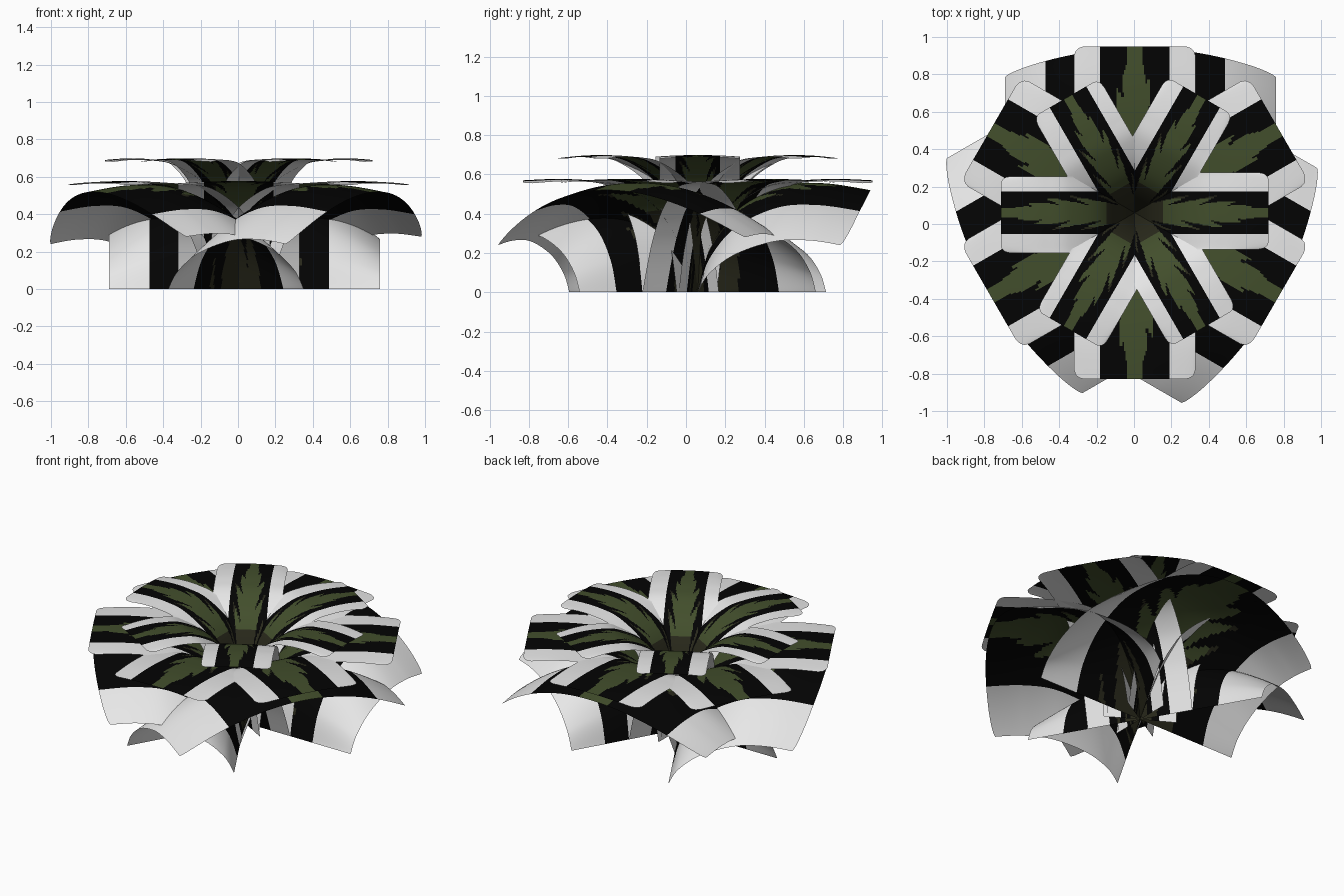
import bpy, math

if "Cube" in bpy.data.objects:
    bpy.data.objects.remove(bpy.data.objects["Cube"])

CENTRE = (0.004, 0.06)


def material(name, rgb):
    m = bpy.data.materials.new(name)
    m.diffuse_color = (*rgb, 1)
    m.use_nodes = True
    m.node_tree.nodes["Principled BSDF"].inputs["Base Color"].default_value = m.diffuse_color
    return m


MATS = [material("pale_border", (0.8, 0.8, 0.8)),
        material("black_field", (0.001, 0.001, 0.001)),
        material("leaf_green", (0.055, 0.077, 0.025)),
        material("dark_olive", (0.022, 0.022, 0.011))]


def spline(pts, s):
    """Smooth curve through the profile points, s from 0 to 1."""
    n = len(pts) - 1
    i = min(int(s * n), n - 1)
    f = s * n - i
    p = [pts[max(0, min(n, i + k))] for k in (-1, 0, 1, 2)]
    return [0.5 * (2 * b + (c - a) * f + (2 * a - 5 * b + 4 * c - d) * f * f
                   + (3 * b - a - 3 * c + d) * f ** 3) for a, b, c, d in zip(*p)]


def colour(u, t, band):
    """Pale border, black field and a jagged green blade up the middle."""
    a = abs(u)
    if a > band:
        return 0
    env = max(0.0, min(1.0, (0.9 - t) / 0.3))
    tooth = (4.5 * (t - 0.6 * a) + (0.4 if u > 0 else 0)) % 1.0
    if a < 0.13 + env * (0.06 + 0.28 * tooth):
        return 3 if t < 0.22 or a > 0.38 else 2
    return 1


def leaf(name, angle, mid, edge, half, band, shift=0.0, skew=0.0, round_end=0.05):
    """Bent strip: arched centre line, lower edges, blunt rounded tip."""
    nu, nv = 80, 60
    ca, sa = math.cos(angle), math.sin(angle)
    verts, faces, ids = [], [], []
    for j in range(nv + 1):
        s = j / nv
        m, e = spline(mid, s), spline(edge, s)
        for i in range(nu + 1):
            u = 2 * i / nu - 1
            w = u * u
            d = m[0] + (e[0] - m[0]) * w
            z = m[1] + (e[1] - m[1]) * w + skew * u * w * s
            # round the tip corners
            k = max(0.0, (abs(u) - 0.8) / 0.2)
            d -= round_end * (1 - math.sqrt(max(0, 1 - k * k))) * s ** 4
            lat = u * half + shift
            verts.append((d * ca - lat * sa + CENTRE[0],
                          d * sa + lat * ca + CENTRE[1], max(0, z)))
    for j in range(nv):
        d = spline(mid, (j + 0.5) / nv)[0]
        for i in range(nu):
            a = j * (nu + 1) + i
            faces.append((a, a + 1, a + nu + 2, a + nu + 1))
            u = 2 * (i + 0.5) / nu - 1 + shift / half
            ids.append(colour(u, d / mid[-1][0], band))
    me = bpy.data.meshes.new(name)
    me.from_pydata(verts, [], faces)
    for m in MATS:
        me.materials.append(m)
    me.polygons.foreach_set("material_index", ids)
    me.polygons.foreach_set("use_smooth", [True] * len(faces))
    ob = bpy.data.objects.new(name, me)
    bpy.context.collection.objects.link(ob)


def lowered(pts, drop):
    return [(d, z - drop * d / pts[-1][0]) for d, z in pts]


# Three broad lower leaves whose sides droop
outer_mid = [(0, 0), (0.06, 0.22), (0.2, 0.42), (0.42, 0.54), (0.64, 0.555), (0.88, 0.52)]
outer_edge = [(0, 0), (0.06, 0.1), (0.19, 0.2), (0.39, 0.27), (0.57, 0.28), (0.74, 0.26)]
for k in range(3):
    leaf(f"lower_leaf_{k + 1}", math.radians(90 + 120 * k), outer_mid, outer_edge,
         0.725, 0.66, shift=-0.03, skew=0.02, round_end=0.015)

# Six middle leaves, those in the gaps rising a little further out
middle_in = [(0, 0), (0.04, 0.18), (0.09, 0.31), (0.19, 0.44), (0.35, 0.54),
             (0.5, 0.567), (0.7, 0.577), (0.89, 0.57)]
middle_out = [(0, 0), (0.06, 0.17), (0.12, 0.3), (0.21, 0.43), (0.35, 0.535),
              (0.5, 0.565), (0.7, 0.577), (0.89, 0.57)]
for k in range(6):
    prof = middle_in if k % 2 else middle_out
    leaf(f"middle_leaf_{k + 1}", math.radians(30 + 60 * k), prof,
         lowered(prof, 0.015), 0.325, 0.585)

# Six upper leaves
upper = [(0, 0), (0.035, 0.23), (0.09, 0.42), (0.19, 0.57), (0.35, 0.668),
         (0.48, 0.694), (0.6, 0.698), (0.715, 0.69)]
for k in range(6):
    leaf(f"upper_leaf_{k + 1}", math.radians(60 * k), upper,
         lowered(upper, 0.01), 0.205, 0.56, shift=0.01)
